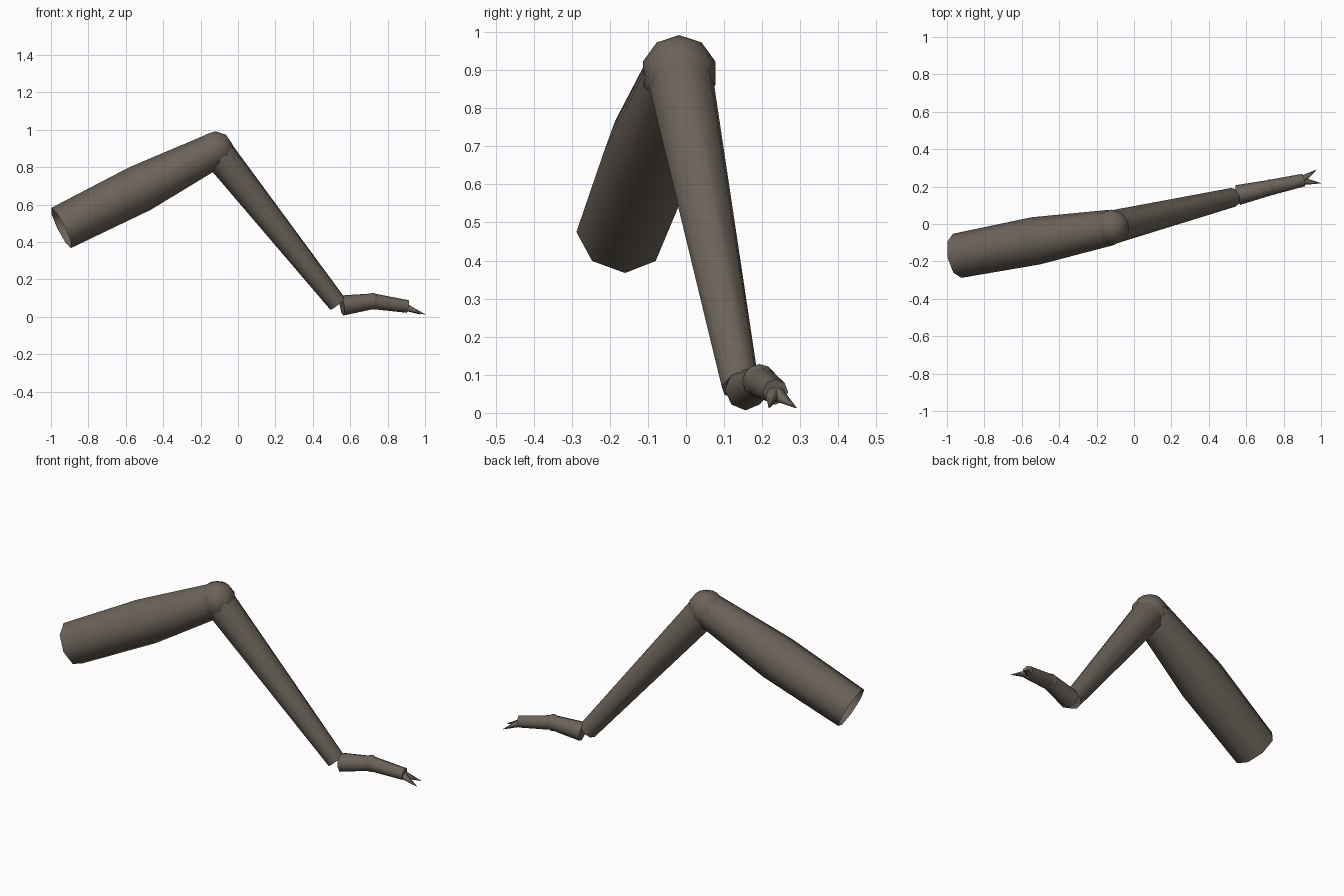
import bpy, bmesh, math
from mathutils import Vector

cube = bpy.data.objects.get("Cube")
if cube:
    bpy.data.objects.remove(cube, do_unlink=True)

COLOUR = (0.15, 0.125, 0.102, 1)
shell = bpy.data.materials.new("brown_grey_shell")
shell.use_nodes = True
shell.diffuse_color = COLOUR
bsdf = next(n for n in shell.node_tree.nodes if n.type == 'BSDF_PRINCIPLED')
bsdf.inputs["Base Color"].default_value = COLOUR


def finish(name, bm):
    """Turn a bmesh into a smooth shaded, coloured object."""
    bmesh.ops.recalc_face_normals(bm, faces=bm.faces)
    mesh = bpy.data.meshes.new(name)
    bm.to_mesh(mesh)
    bm.free()
    mesh.materials.append(shell)
    obj = bpy.data.objects.new(name, mesh)
    bpy.context.collection.objects.link(obj)
    bpy.ops.object.select_all(action='DESELECT')
    obj.select_set(True)
    bpy.context.view_layer.objects.active = obj
    bpy.ops.object.shade_smooth_by_angle(angle=math.radians(60))
    return obj


def tube(name, stations, sides=8, cap_start=True):
    """Skin rings of the given (centre, radius) stations along a path."""
    bm = bmesh.new()
    points = [Vector(p) for p, r in stations]
    rings = []
    for i, (p, r) in enumerate(stations):
        axis = (points[min(i + 1, len(points) - 1)] - points[max(i - 1, 0)]).normalized()
        across = axis.cross(Vector((0, 0, 1))).normalized()
        up = across.cross(axis)
        ring = []
        for k in range(sides):
            a = math.tau * k / sides
            ring.append(bm.verts.new(points[i] + r * (math.cos(a) * across + math.sin(a) * up)))
        rings.append(ring)
    for lower, upper in zip(rings, rings[1:]):
        for k in range(sides):
            n = (k + 1) % sides
            bm.faces.new((lower[k], lower[n], upper[n], upper[k]))
    if cap_start:
        bm.faces.new(rings[0][::-1])
    bm.faces.new(rings[-1])
    return finish(name, bm)


def ball(name, centre, radius, segments, rings):
    bm = bmesh.new()
    bmesh.ops.create_uvsphere(bm, u_segments=segments, v_segments=rings, radius=radius)
    bmesh.ops.translate(bm, verts=bm.verts, vec=centre)
    return finish(name, bm)


# Joint centres from hip to toe
hip = (-0.945, -0.17, 0.475)
thigh_middle = (-0.525, -0.09, 0.685)
knee = (-0.12, -0.018, 0.892)
ankle = (0.532, 0.143, 0.07)
heel = (0.556, 0.155, 0.06)
knuckle = (0.72, 0.193, 0.083)
toe = (0.907, 0.235, 0.055)

# Upper leg, open at the hip
tube("thigh", [(hip, 0.12), (thigh_middle, 0.128), (knee, 0.095)], cap_start=False)
ball("knee_joint", knee, 0.1, 10, 5)

# Lower leg
tube("shin", [(knee, 0.09), (ankle, 0.051)])

# Two part foot
tube("foot_rear", [(heel, 0.054), (knuckle, 0.042)])
ball("foot_joint", knuckle, 0.045, 8, 6)
tube("foot_front", [(knuckle, 0.042), (toe, 0.034)])

# Pair of claws
for name, base, tip in (("claw_inner", (0.9, 0.229, 0.05), (1.0, 0.218, 0.013)),
                        ("claw_outer", (0.9, 0.238, 0.05), (0.975, 0.29, 0.013))):
    tube(name, [(base, 0.021), (tip, 0.001)], sides=6)
